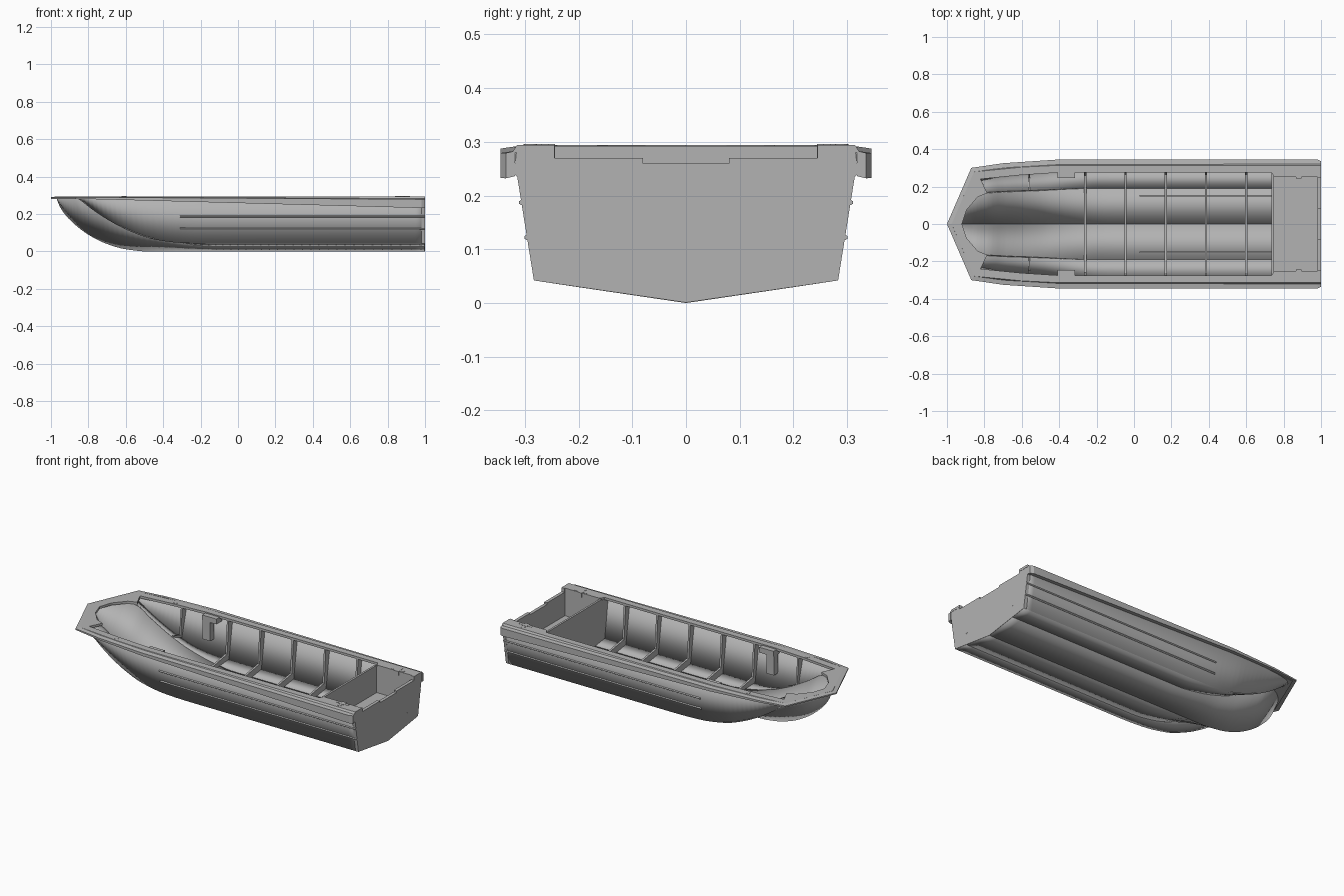
import bpy, bmesh, math
from mathutils import Vector

cube = bpy.data.objects.get("Cube")
if cube:
    bpy.data.objects.remove(cube, do_unlink=True)

grey = bpy.data.materials.new("hull_grey")
grey.use_nodes = True
GREY = (0.45, 0.45, 0.45, 1)
grey.diffuse_color = GREY
grey.node_tree.nodes["Principled BSDF"].inputs["Base Color"].default_value = GREY


def finish(name, bm, recalc=True, smooth=False):
    bmesh.ops.remove_doubles(bm, verts=bm.verts, dist=0.0004)
    if recalc:
        bmesh.ops.recalc_face_normals(bm, faces=bm.faces)
    mesh = bpy.data.meshes.new(name)
    bm.to_mesh(mesh)
    bm.free()
    mesh.materials.append(grey)
    obj = bpy.data.objects.new(name, mesh)
    bpy.context.collection.objects.link(obj)
    if smooth:
        bpy.ops.object.select_all(action='DESELECT')
        obj.select_set(True)
        bpy.context.view_layer.objects.active = obj
        bpy.ops.object.shade_smooth_by_angle(angle=math.radians(25))
    return obj


def box(name, x, y, z):
    bm = bmesh.new()
    bmesh.ops.create_cube(bm, size=1)
    for v in bm.verts:
        v.co = [(a + b) / 2 + c * (b - a) for (a, b), c in zip((x, y, z), v.co)]
    return finish(name, bm)


def plate(name, x0, x1, outline):
    """Extrude a (y, z) outline from x0 to x1."""
    bm = bmesh.new()
    face = bm.faces.new([bm.verts.new((x0, y, z)) for y, z in outline])
    new = bmesh.ops.extrude_face_region(bm, geom=[face])["geom"]
    bmesh.ops.translate(bm, vec=(x1 - x0, 0, 0),
                        verts=[g for g in new if isinstance(g, bmesh.types.BMVert)])
    # The first face closes the start of the extrusion
    if not face.is_valid:
        bmesh.ops.holes_fill(bm, edges=bm.edges)
    return finish(name, bm)


def loft(name, rings, closed=True, **kw):
    bm = bmesh.new()
    rows = [[bm.verts.new(p) for p in ring] for ring in rings]
    n = len(rows[0])
    for a, b in zip(rows, rows[1:]):
        for i in range(n if closed else n - 1):
            j = (i + 1) % n
            bm.faces.new((b[i], b[j], a[j], a[i]))
    if closed:
        bm.faces.new(rows[0])
        bm.faces.new(rows[-1])
    return finish(name, bm, **kw)


def both(half):
    """Complete a path that ends on the centre line with its mirror image."""
    return half + [(x, -y) for x, y in half[-2::-1]]


def mirrored(half):
    """Complete a (y, z) outline that starts and ends on the centre line."""
    return half + [(-y, z) for y, z in half[::-1] if y > 0]


def curve_at(points, x):
    """Smooth monotone interpolation through (x, value) points."""
    if x <= points[0][0]:
        return points[0][1]
    slopes = [(b[1] - a[1]) / (b[0] - a[0]) for a, b in zip(points, points[1:])]
    tang = [slopes[0]]
    for s, t in zip(slopes, slopes[1:]):
        tang.append(2 * s * t / (s + t) if s * t > 0 else 0)
    tang.append(slopes[-1])
    for k, (a, b) in enumerate(zip(points, points[1:])):
        if x <= b[0]:
            h = b[0] - a[0]
            t = (x - a[0]) / h
            return ((2*t**3 - 3*t*t + 1) * a[1] + (t**3 - 2*t*t + t) * h * tang[k]
                    + (3*t*t - 2*t**3) * b[1] + (t**3 - t*t) * h * tang[k + 1])
    return points[-1][1]


# Hull lines along the length: keel, edge of the spoon bow, chine and top
KEEL_Z = [(-.97, .283), (-.95, .235), (-.9, .17), (-.8, .09), (-.7, .04), (-.6, .012), (-.48, 0), (1, 0)]
SPOON_Y = [(-.97, 0), (-.94, .065), (-.9, .115), (-.85, .15), (-.78, .168), (-.5, .18), (-.25, .19), (1, .19)]
SPOON_Z = [(-.84, .283), (-.78, .267), (-.7, .214), (-.57, .14), (-.45, .088), (-.3, .046), (-.15, .028), (1, .028)]
CHINE_Y = [(-.97, 0), (-.93, .09), (-.855, .22), (-.75, .245), (-.6, .26), (-.4, .274), (-.2, .283), (1, .283)]
CHINE_Z = [(-.855, .283), (-.78, .225), (-.68, .16), (-.57, .105), (-.45, .065), (-.3, .046), (-.1, .042), (1, .042)]
TOP_Y = [(-.97, 0), (-.93, .1), (-.855, .274), (-.7, .302), (-.4, .32), (1, .321)]


def section(x):
    """Keel, spoon edge, chine and top points (y, z) of the hull at x."""
    return ((0, curve_at(KEEL_Z, x)), (curve_at(SPOON_Y, x), curve_at(SPOON_Z, x)),
            (curve_at(CHINE_Y, x), curve_at(CHINE_Z, x)), (curve_at(TOP_Y, x), .285))


# Hull skin in strips, so that keel, spoon edge and chine stay crisp
stations = [-.97 + 1.968 * (i / 60) ** 1.6 for i in range(61)]
for side, s in (("left", 1), ("right", -1)):
    for k, strip in enumerate(("bottom", "chine_panel", "side")):
        rings = [[(x, s * y, z) for y, z in section(x)[k:k + 2]] for x in stations]
        hull = loft(f"hull_{strip}_{side}", rings, closed=False, recalc=False, smooth=True)
        outward = Vector((0, s if strip == "side" else 0, -.5))
        if sum(p.normal.dot(outward) * p.area for p in hull.data.polygons) < 0:
            hull.data.flip_normals()
        skin = hull.modifiers.new("skin", 'SOLIDIFY')
        skin.thickness = .006
        skin.offset = -1

# Transom with the stepped motor cutout
plate("transom", .98, .999, mirrored([(0, .001), (.283, .042), (.314, .235), (.32, .24), (.314, .294),
                                      (.245, .294), (.245, .27), (.08, .27), (.08, .26), (0, .26)]))

# Gunwale deck ring with a sloping outer edge
deck_out = both([(1, .314), (.75, .314), (.735, .314), (-.4, .314), (-.6, .304), (-.855, .279),
                 (-.87, .245), (-.9, .175), (-.932, .1), (-.975, 0)])
deck_in = both([(1, .25), (.75, .25), (.735, .275), (-.4, .275), (-.6, .262), (-.82, .24),
                (-.785, .165), (-.835, .145), (-.895, .075), (-.92, 0)])
loft("gunwale_deck", [[(a, b * 1.03, .28), (a, b, .294), (c, d, .294), (c, d, .28)]
                      for (a, b), (c, d) in zip(deck_out, deck_in)])

# Rub rail that rises toward the bow
rail_out = both([(1, .335), (.98, .345), (-.4, .345), (-.7, .325), (-.87, .3), (-1, 0)])
rail_in = both([(1, .318), (.98, .318), (-.4, .318), (-.7, .3), (-.855, .279), (-.97, 0)])
rail = []
for (a, b), (c, d) in zip(rail_out, rail_in):
    t = min(1, (1 - a) / 1.85)
    low, high = .232 + .05 * t, .279 + .011 * t
    rail.append([(a, b, low), (a, b, high), (c, d, high + .004), (c, d, low + .004)])
loft("rub_rail", rail)

# Frames across the bottom and up the sides
for i, x in enumerate((-.26, -.045, .17, .385, .6)):
    k, e, c, t = section(x)
    plate(f"frame_{i + 1}", x - .006, x + .006, mirrored(
        [(0, k[1] + .004), (e[0], e[1] + .003), (c[0] - .004, c[1] + .004), (t[0] - .006, .282),
         (.275, .282), (c[0] - .022, c[1] + .042), (0, k[1] + .042)]))

# Bulkhead ahead of the motor well
plate("bulkhead", .735, .747, mirrored([(0, .004), (.279, .045), (.312, .284), (.25, .284), (.25, .292), (0, .292)]))
box("well_floor", (.747, .982), (-.275, .275), (.12, .128))

for side, s in (("left", 1), ("right", -1)):
    def span(a, b):
        return tuple(sorted((a * s, b * s)))

    # Motor well side, floor stringer, side bracket
    box(f"well_side_{side}", (.747, .982), span(.25, .256), (.12, .282))
    box(f"stringer_{side}", (.03, .737), span(.146, .154), (.024, .05))
    box(f"side_bracket_{side}", (-.41, -.315), span(.245, .3), (.255, .287))
    box(f"bracket_leg_{side}", (-.41, -.36), span(.25, .288), (.14, .256))

    # Bow side rib
    k, e, c, t = section(-.56)
    plate(f"bow_rib_{side}", -.565, -.555, [(y * s, z) for y, z in (
        (e[0], e[1] + .003), (c[0] - .002, c[1] + .004), (t[0] - .005, .282), (.264, .282),
        (c[0] - .014, c[1] + .025), (e[0], e[1] + .012))])

    # Pressed side strakes
    for n, z in enumerate((.122, .187)):
        y = .2815 + (z - .042) / .243 * .038
        ring = [(math.cos(a) * .007, math.sin(a) * .005) for a in [math.pi * (j / 6 - .5) for j in range(7)]]
        loft(f"strake_{side}_{n + 1}", [[(x, s * (y + u), z + v) for u, v in ring] for x in (-.31, .998)])

    # Cleat on the stern deck: base plate and post
    box(f"cleat_base_{side}", (.84, .92), span(.255, .27), (.29, .2955))
    box(f"cleat_post_{side}", (.865, .895), span(.244, .278), (.27, .296))

    # Round fittings: oar sockets, stern deck eyes and transom drains
    for name, r, loc, turn in (("oar_socket", .013, (-.61, .281 * s, .29), 0),
                               ("deck_eye", .013, (.88, .289 * s, .29), 0),
                               ("drain_plug", .007, (.9945, .187 * s, .1), math.pi / 2)):
        bm = bmesh.new()
        bmesh.ops.create_cone(bm, cap_ends=True, segments=16, radius1=r, radius2=r, depth=.011)
        obj = finish(f"{name}_{side}", bm)
        obj.location = loc
        obj.rotation_euler.y = turn
